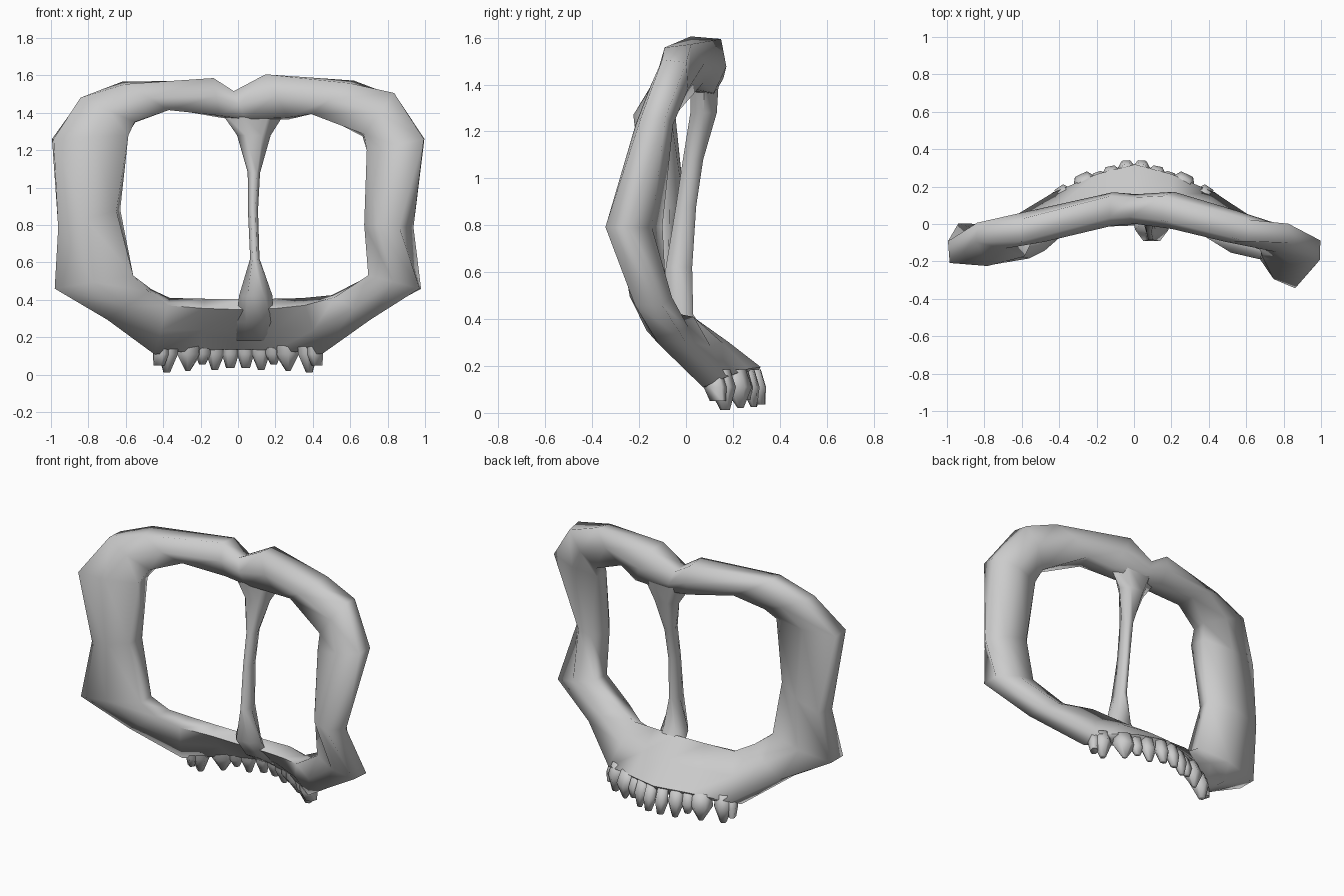
import bpy, bmesh, math
from mathutils import Vector

if "Cube" in bpy.data.objects:
    bpy.data.objects.remove(bpy.data.objects["Cube"])


def loft(name, rings, closed):
    """Skin a row of equal-sized point rings into one smooth mesh."""
    bm = bmesh.new()
    rows = [[bm.verts.new(p) for p in r] for r in rings]
    n = len(rows[0])
    for i in range(len(rows) - (0 if closed else 1)):
        a, b = rows[i], rows[(i + 1) % len(rows)]
        for j in range(n):
            k = (j + 1) % n
            bm.faces.new((a[j], a[k], b[k], b[j]))
    if not closed:
        bm.faces.new(rows[0])
        bm.faces.new(rows[-1])
    bmesh.ops.recalc_face_normals(bm, faces=bm.faces)
    me = bpy.data.meshes.new(name)
    bm.to_mesh(me)
    bm.free()
    ob = bpy.data.objects.new(name, me)
    bpy.context.collection.objects.link(ob)
    bpy.ops.object.select_all(action='DESELECT')
    ob.select_set(True)
    bpy.context.view_layer.objects.active = ob
    bpy.ops.object.shade_smooth_by_angle(angle=math.radians(85))
    return ob


def section(ox, oy, oz, ix, iy, iz, t):
    """Six-sided bone section from outer edge, inner edge and half thickness."""
    o, i = Vector((ox, oy, oz)), Vector((ix, iy, iz))
    d = (o - i).normalized()
    n = Vector((0, 1, 0))
    n = (n - d * n.dot(d)).normalized() * t
    # the tooth-bearing plate is flatter than the rest of the frame
    m, f = (o + i) / 2, (.7 if oz < .2 else 1)
    return [o - n * .65, o + n * .65, m + n * f,
            i + n * .6, i - n * .6, m - n * f]


# Frame stations: outer x y z, inner x y z, half thickness
right = [
    (-.02, .09, 1.51, .04, .07, 1.36, .08),
    (.15, .085, 1.60, .27, .06, 1.37, .10),
    (.61, -.035, 1.565, .40, .02, 1.40, .09),
    (.83, -.05, 1.50, .67, -.09, 1.28, .08),
    (.995, -.14, 1.26, .69, -.13, 1.20, .08),
    (.90, -.295, .79, .71, -.145, .80, .095),
    (.975, -.16, .46, .70, -.14, .53, .09),
    (.70, -.06, .30, .51, -.10, .42, .09),
    (.44, .12, .13, .35, -.01, .39, .08),
    (.20, .24, .16, .20, .01, .38, .06),
    (.0, .295, .165, .04, .015, .375, .06),
]
left = [
    (-.20, .24, .16, -.18, .01, .38, .06),
    (-.44, .12, .13, -.37, -.01, .39, .08),
    (-.69, -.04, .30, -.47, -.09, .45, .09),
    (-.98, -.13, .46, -.56, -.13, .53, .09),
    (-.95, -.05, .79, -.64, -.12, .88, .085),
    (-.99, -.15, 1.26, -.59, -.12, 1.28, .09),
    (-.84, -.045, 1.48, -.55, -.06, 1.35, .08),
    (-.61, -.035, 1.56, -.38, .02, 1.42, .09),
    (-.13, .09, 1.58, -.10, .07, 1.38, .09),
]
loft("jaw_frame", [section(*s) for s in right + left], True)

# Centre strut: x, y, z, half width, half depth
strut = [
    (.08, .08, 1.43, .19, .07), (.085, .075, 1.28, .09, .065),
    (.085, .03, 1.08, .033, .05), (.08, .0, .88, .027, .05),
    (.09, -.03, .62, .025, .065), (.095, -.03, .42, .09, .07),
    (.09, .07, .28, .095, .055), (.08, .2, .18, .09, .03),
]
loft("centre_strut", [[(x + w * math.cos(a), y + d * math.sin(a), z)
                       for a in [k * math.pi / 3 for k in range(6)]]
                      for x, y, z, w, d in strut], False)

# Teeth along the arch: x, y, half width, half depth, tip z, tip size ratio
teeth = [
    (.04, .30, .045, .04, .035, .5), (.12, .27, .05, .04, .025, .35),
    (.26, .215, .07, .06, .02, .2), (.37, .15, .055, .06, .012, .35),
    (.185, .24, .045, .04, .055, .4), (.41, .12, .035, .055, .05, .7),
]
for side, label in ((1, "right"), (-1, "left")):
    for x, y, w, d, tip, r in teeth:
        ang = math.atan2(-x * 1.8, 1)
        rings = []
        for z, s, push in ((.185, .8, -.01), (.11, 1, .005), (tip, r, .02)):
            ring = []
            for k in range(6):
                a = k * math.pi / 3
                u, v = w * s * math.cos(a), d * s * math.sin(a) + push
                px = x + u * math.cos(ang) - v * math.sin(ang)
                py = y + u * math.sin(ang) + v * math.cos(ang)
                ring.append((side * px, py, z))
            rings.append(ring)
        loft("tooth_" + label, rings, False)
